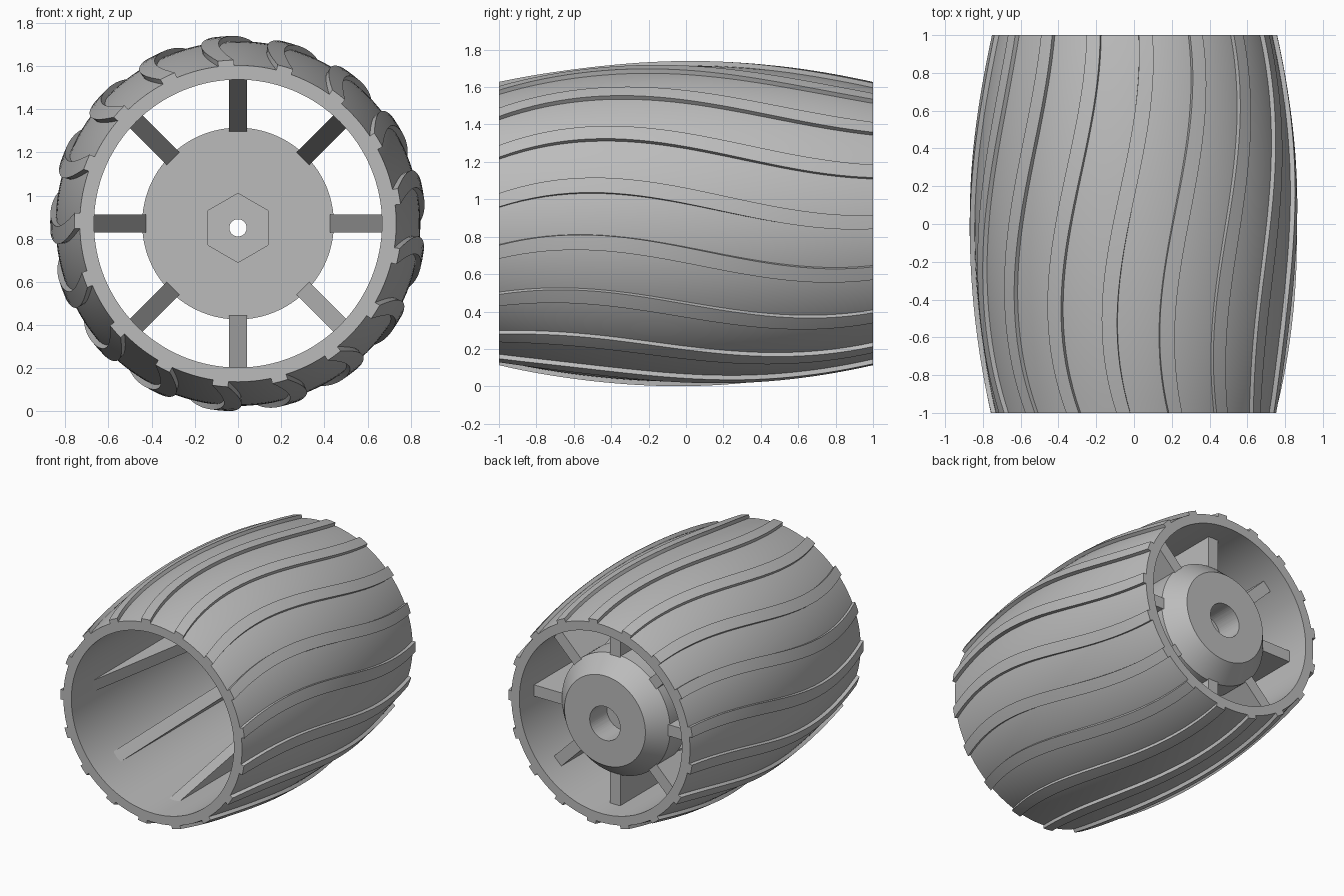
import bpy
import bmesh
from math import sin, cos, pi, radians
from mathutils import Matrix

CENTER_Z = 0.87
BORE_Z = 0.85
INNER_R = 0.667
RIBS = 17
GUSSETS = 8

if "Cube" in bpy.data.objects:
    bpy.data.objects.remove(bpy.data.objects["Cube"])

grey = bpy.data.materials.new("plain_grey")
grey.use_nodes = True
grey.diffuse_color = (0.5, 0.5, 0.5, 1)
grey.node_tree.nodes["Principled BSDF"].inputs["Base Color"].default_value = (0.5, 0.5, 0.5, 1)


def shell_radius(y):
    return 0.733 + 0.112 * (1 - y * y)


def polar(r, clock, y):
    """Point at a clockwise angle from the top of the wheel."""
    return (r * sin(clock), y, CENTER_Z + r * cos(clock))


def finish(name, bm, smooth=True):
    bmesh.ops.recalc_face_normals(bm, faces=bm.faces)
    mesh = bpy.data.meshes.new(name)
    bm.to_mesh(mesh)
    bm.free()
    mesh.materials.append(grey)
    obj = bpy.data.objects.new(name, mesh)
    bpy.context.collection.objects.link(obj)
    if smooth:
        shade(obj)
    return obj


def shade(obj):
    bpy.ops.object.select_all(action="DESELECT")
    obj.select_set(True)
    bpy.context.view_layer.objects.active = obj
    bpy.ops.object.shade_smooth_by_angle(angle=radians(30))


def bridge(bm, rings, wrap):
    """Join successive closed rings; wrap the last to the first, or cap the ends."""
    pairs = list(zip(rings, rings[1:]))
    if wrap:
        pairs.append((rings[-1], rings[0]))
    else:
        bm.faces.new(rings[0])
        bm.faces.new(rings[-1])
    for a, b in pairs:
        for i in range(len(a)):
            j = (i + 1) % len(a)
            bm.faces.new((a[i], a[j], b[j], b[i]))


def revolve(name, profile, wrap, sides=128):
    bm = bmesh.new()
    rings = [[bm.verts.new(polar(r, 2 * pi * i / sides, y)) for i in range(sides)]
             for r, y in profile]
    bridge(bm, rings, wrap)
    return finish(name, bm)


def prism(name, radius, sides, y0, y1):
    """Cutter along y, one corner pointing up."""
    bm = bmesh.new()
    turn = Matrix.Translation((0, (y0 + y1) / 2, BORE_Z)) @ Matrix.Rotation(pi / 2, 4, "X")
    bmesh.ops.create_cone(bm, cap_ends=True, segments=sides, radius1=radius,
                          radius2=radius, depth=y1 - y0, matrix=turn)
    return finish(name, bm, smooth=False)


# Barrel shell: bulged outside, straight inside
steps = [-1 + 2 * i / 32 for i in range(33)]
revolve("barrel_shell", [(shell_radius(y), y) for y in steps]
        + [(INNER_R, 1), (INNER_R, -1)], wrap=True)


# Tread ribs: S-shaped strips following the shell
def rib_clock(y):
    return radians(-4.3 - 0.3 + 13.2 * y + 4.8 * y * y - 8.7 * y ** 3)


half = radians(2.8)
for k in range(RIBS):
    bm = bmesh.new()
    rings = []
    for y in steps:
        c = rib_clock(y) + 2 * pi * k / RIBS
        low, high = shell_radius(y) - 0.02, shell_radius(y) + 0.025
        rings.append([bm.verts.new(polar(r, c + s * half, y))
                      for r, s in ((low, -1), (high, -1), (high, 0), (high, 1), (low, 1))])
    bridge(bm, rings, wrap=False)
    finish(f"tread_rib_{k + 1}", bm)

# Hub: disc with a tapered back
HUB_FRONT, HUB_SHOULDER, HUB_BACK = 0.62, 0.82, 0.95
hub = revolve("hub", [(0.444, HUB_FRONT), (0.444, HUB_SHOULDER), (0.332, HUB_BACK)], wrap=False)

# Hexagonal socket, through hole and rear bore
cutters = [prism("hex_socket_cutter", 0.16, 6, HUB_FRONT - 0.1, HUB_FRONT + 0.08),
           prism("axle_hole_cutter", 0.04, 48, HUB_FRONT - 0.2, HUB_BACK + 0.2),
           prism("rear_bore_cutter", 0.125, 64, HUB_BACK - 0.2, HUB_BACK + 0.1)]
bpy.context.view_layer.objects.active = hub
for cutter in cutters:
    mod = hub.modifiers.new(cutter.name, "BOOLEAN")
    mod.operation = "DIFFERENCE"
    mod.solver = "EXACT"
    mod.object = cutter
    bpy.ops.object.modifier_apply(modifier=mod.name)
    bpy.data.objects.remove(cutter)
shade(hub)

# Gusset spokes: long wedges from the inner wall to the hub
outline = [(INNER_R, -0.75), (INNER_R + 0.02, -0.75), (INNER_R + 0.02, 0.83),
           (0.42, 0.83), (0.4256, HUB_FRONT)]
for k in range(GUSSETS):
    bm = bmesh.new()
    rings = [[bm.verts.new((side * 0.042, y, r)) for r, y in outline] for side in (-1, 1)]
    bridge(bm, rings, wrap=False)
    place = Matrix.Translation((0, 0, CENTER_Z)) @ Matrix.Rotation(2 * pi * k / GUSSETS, 4, "Y")
    bmesh.ops.transform(bm, matrix=place, verts=bm.verts)
    finish(f"gusset_spoke_{k + 1}", bm, smooth=False)
